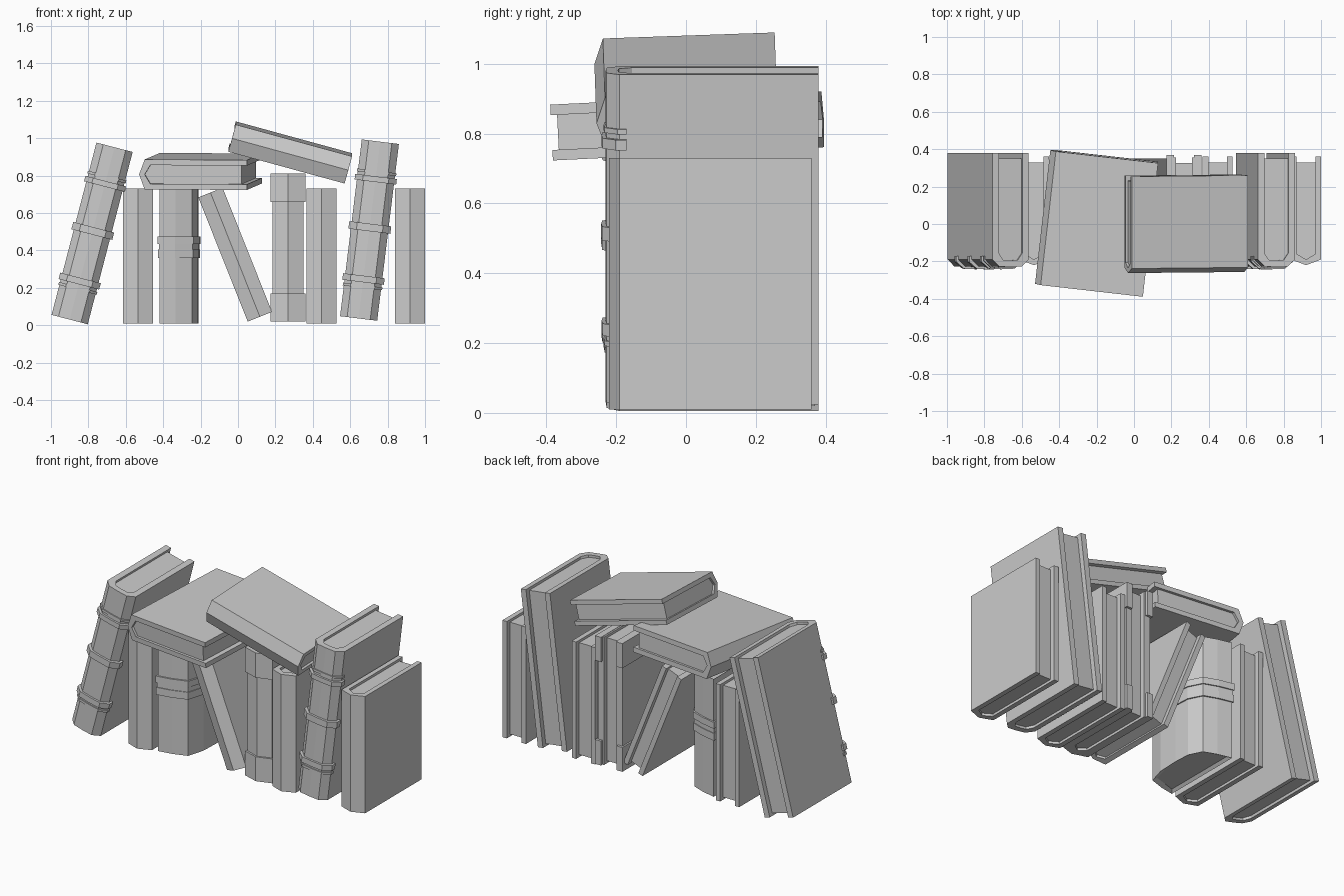
import bpy, bmesh
from math import radians
from mathutils import Matrix, Vector

if "Cube" in bpy.data.objects:
    bpy.data.objects.remove(bpy.data.objects["Cube"])


def rot(deg, axis):
    return Matrix.Rotation(radians(deg), 4, axis)


def axes(x, y, z):
    return Matrix((x, y, z)).transposed().to_4x4()


def prism(bm, pts, z0, z1):
    """Extrude a flat outline from z0 to z1; returns its end faces."""
    f = bm.faces.new([bm.verts.new((x, y, z0)) for x, y in pts])
    ext = bmesh.ops.extrude_face_region(bm, geom=[f], use_keep_orig=True)["geom"]
    bmesh.ops.translate(bm, vec=(0, 0, z1 - z0),
                        verts=[v for v in ext if isinstance(v, bmesh.types.BMVert)])
    return [f] + [g for g in ext if isinstance(g, bmesh.types.BMFace)]


def finish(name, bm, mat):
    bmesh.ops.recalc_face_normals(bm, faces=bm.faces)
    me = bpy.data.meshes.new(name)
    bm.to_mesh(me)
    bm.free()
    ob = bpy.data.objects.new(name, me)
    ob.matrix_world = mat
    bpy.context.collection.objects.link(ob)


def outline(w, spine, front, back):
    """Spine line (x as a fraction of half width, y behind the front) plus both board ends."""
    pts = [(x * w / 2, front + y) for x, y in spine]
    return [(-w / 2, back)] + pts + [(w / 2, back)]


def shell(w, spine, front, back, t):
    """Open U outline of a cover with board thickness t."""
    inner = outline(w - 2 * t, spine, front + t, back)
    return outline(w, spine, front, back) + inner[::-1]


RIDGE = [(-1, .03), (0, 0), (1, .03)]
BEVEL = [(-1, .04), (-.62, .003), (0, 0), (.62, .003), (1, .04)]


def book(name, mat, w=.16, h=.72, front=-.22, back=.36, spine=RIDGE, t=.03,
         bands=(), band_back=None):
    # cover
    bm = bmesh.new()
    prism(bm, shell(w, spine, front, back, t), 0, h)
    finish(name + "_cover", bm, mat)
    # pages, set back from the cover edges
    bm = bmesh.new()
    prism(bm, outline(w - 2 * t, spine, front + t, back - .03), .015, h - .015)
    finish(name + "_pages", bm, mat)
    # raised bands
    if bands:
        bm = bmesh.new()
        for z0, z1, d in bands:
            end = front + .06 if band_back is None else band_back
            prism(bm, shell(w + 2 * d, spine, front - d, end, t), z0, z1)
        finish(name + "_bands", bm, mat)


def at(x, z, lean=0):
    return Matrix.Translation((x, 0, z)) @ rot(lean, 'Y')


# plain upright books
for name, x in (("left_plain_book", -.535), ("middle_plain_book", .447), ("right_plain_book", .92)):
    book(name, at(x, .01))

# thin leaning book
book("thin_leaning_book", at(.117, .045, -21.7), w=.14, h=.715, front=-.21, back=.35)

# large banded leaning books
BANDS = [(.165, .18, .006), (.195, .23, .012), (.47, .51, .013),
         (.735, .765, .012), (.78, .795, .006)]
for name, x, z, lean in (("left_large_book", -.9, .03, 14.6), ("right_large_book", .645, .036, 7)):
    book(name, at(x, z, lean), w=.2, h=.952, front=-.23, back=.38, spine=BEVEL, t=.035, bands=BANDS)

# book with end caps
book("capped_book", at(.268, .02), w=.166, h=.788, front=-.2, back=.355, t=.04,
     bands=[(0, .15, .01), (.638, .79, .01)], band_back=.37)

# round sided banded book
ROUND = [(-.105, -.18), (-.02, -.165), (.07, -.135), (.1, -.03), (.105, .1),
         (.1, .2), (.06, .28), (-.02, .31), (-.105, .33)]
bm = bmesh.new()
ends = [f for f in prism(bm, ROUND, .01, .735)]
bmesh.ops.recalc_face_normals(bm, faces=bm.faces)
bmesh.ops.inset_region(bm, faces=[f for f in bm.faces if abs(f.normal.z) > .9],
                       thickness=.025, depth=-.015)
finish("round_book", bm, at(-.315, 0))
bm = bmesh.new()
for z0, z1, k in ((.36, .405, 1.07), (.405, .435, 1.03), (.435, .475, 1.09)):
    prism(bm, [(x * k, .07 + (y - .07) * (1 + (k - 1) * .5)) for x, y in ROUND], z0, z1)
finish("round_book_bands", bm, at(-.315, 0))

# book lying flat, spine to the left
CENTRE = Matrix.Translation((0, -.07, -.36))
lay = axes((0, 0, 1), (1, 0, 0), (0, 1, 0))
book("flat_book", Matrix.Translation((-.2, .005, .822)) @ rot(2.8, 'X') @ rot(-6.5, 'Z') @ lay @ CENTRE)

# book lying slanted on top, spine to the front
lay = axes((0, 0, -1), (0, 1, 0), (1, 0, 0))
book("slanted_book", Matrix.Translation((.279, 0, .923)) @ rot(2, 'X') @ rot(15.3, 'Y')
     @ lay @ Matrix.Scale(.895, 4) @ CENTRE, w=.168)
